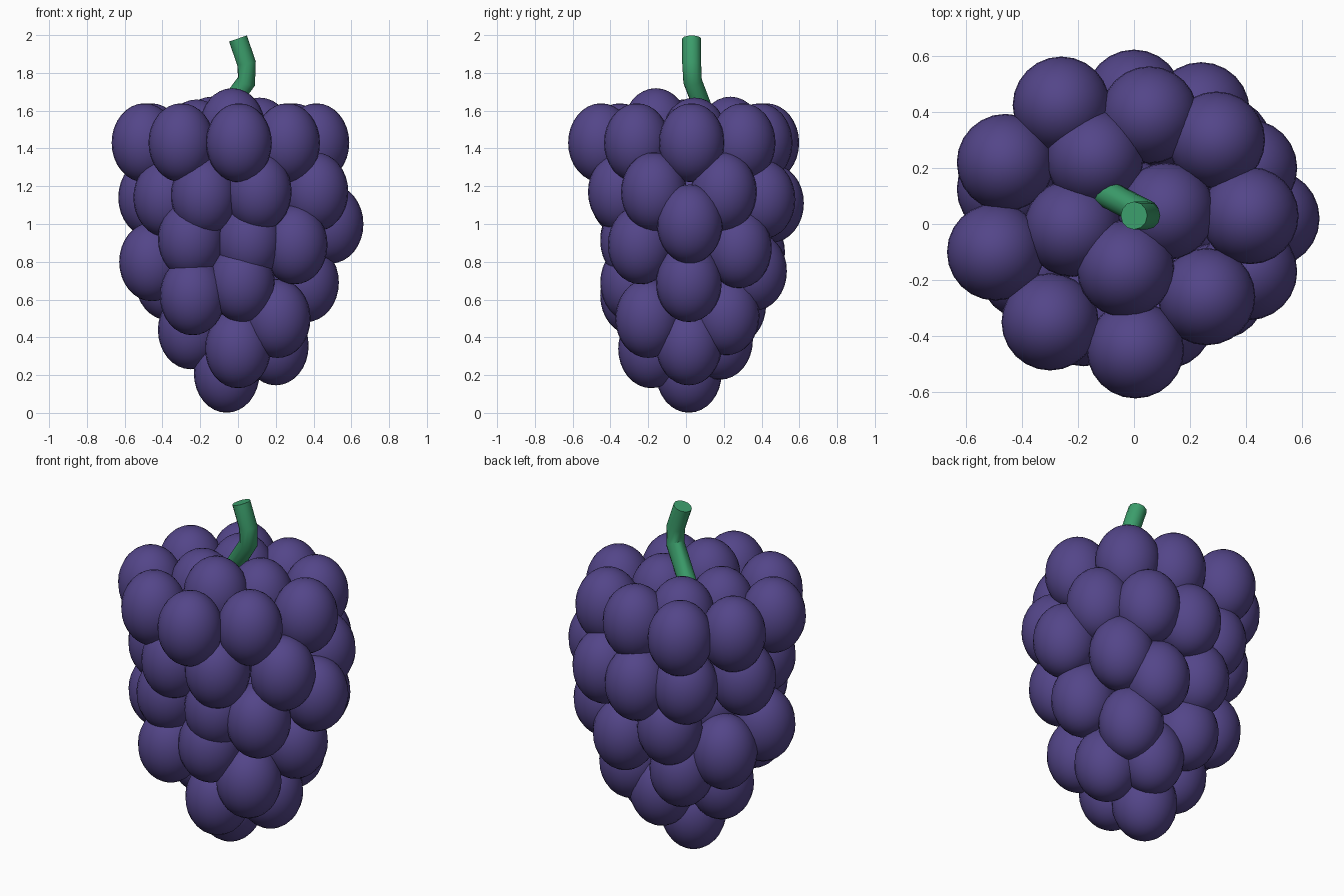
import bpy, bmesh, math
from mathutils import Vector

if "Cube" in bpy.data.objects:
    bpy.data.objects.remove(bpy.data.objects["Cube"])


def material(name, rgb):
    m = bpy.data.materials.new(name)
    m.diffuse_color = (*rgb, 1)
    m.use_nodes = True
    m.node_tree.nodes["Principled BSDF"].inputs["Base Color"].default_value = m.diffuse_color
    return m


purple = material("grape purple", (0.087, 0.060, 0.250))
green = material("stem green", (0.045, 0.345, 0.150))


def add_object(name, bm, mat):
    mesh = bpy.data.meshes.new(name)
    bm.to_mesh(mesh)
    bm.free()
    mesh.materials.append(mat)
    ob = bpy.data.objects.new(name, mesh)
    bpy.context.collection.objects.link(ob)
    return ob


# Grape centres, layer by layer from the crown to the tip
layers = {
    "crown_grape": [(-.03, -.16, 1.51), (-.14, .235, 1.465), (.115, .045, 1.46), (-.22, -.015, 1.45)],
    "top_grape": [(-.26, .425, 1.43), (-.46, .22, 1.43), (-.495, -.10, 1.43),
                  (-.30, -.35, 1.43), (.005, -.45, 1.43), (.26, -.26, 1.43),
                  (.415, .03, 1.43), (.295, .30, 1.43), (.055, .39, 1.43)],
    "upper_grape": [(.41, -.17, 1.17), (.41, .20, 1.17), (.24, .405, 1.13),
                    (0, .45, 1.11), (-.25, .36, 1.12), (-.46, .125, 1.14),
                    (-.38, -.17, 1.14), (-.18, -.335, 1.15), (.11, -.345, 1.17)],
    "middle_grape": [(.49, .02, 1.0), (.30, -.24, .89), (.06, -.28, .91),
                     (-.25, -.28, .92), (-.455, -.06, .80), (-.14, .35, .85),
                     (.14, .36, .75), (.32, .28, .87)],
    "lower_grape": [(.36, .015, .69), (.02, -.28, .69), (-.24, -.28, .62),
                    (-.37, .17, .70), (-.15, .25, .57)],
    "tip_grape": [(.21, -.20, .50), (.20, .215, .515), (-.25, .03, .44),
                  (0, -.185, .34), (.20, .015, .355), (.03, .18, .385), (-.06, .015, .21)],
    "inner_grape": [(-.05, 0, .55), (0, 0, .85), (-.2, .05, .9), (0, .05, 1.15)],
}

# All grapes share one smooth, slightly tall sphere
bm = bmesh.new()
bmesh.ops.create_uvsphere(bm, u_segments=24, v_segments=16, radius=1)
for f in bm.faces:
    f.smooth = True
bmesh.ops.scale(bm, vec=(.174, .174, .209), verts=bm.verts)
base = add_object("grape_shape", bm, purple)
grape_mesh = base.data
bpy.data.objects.remove(base)
for name, centres in layers.items():
    for i, c in enumerate(centres):
        ob = bpy.data.objects.new(f"{name}_{i + 1}", grape_mesh)
        ob.location = c
        bpy.context.collection.objects.link(ob)

# Bent stem: rings swept along a short path
path = [Vector(p) for p in ((-.10, .11, 1.56), (.045, .035, 1.755), (.045, .03, 1.85), (0, .03, 1.982))]
sides, radius = 12, .05
bm = bmesh.new()
rings = []
for i, p in enumerate(path):
    d = (path[min(i + 1, len(path) - 1)] - path[max(i - 1, 0)]).normalized()
    u = Vector((0, 1, 0)).cross(d).normalized()
    v = d.cross(u)
    rings.append([bm.verts.new(p + radius * (u * math.cos(a) + v * math.sin(a)))
                  for a in (2 * math.pi * k / sides for k in range(sides))])
for lo, hi in zip(rings, rings[1:]):
    for k in range(sides):
        n = (k + 1) % sides
        bm.faces.new((lo[k], lo[n], hi[n], hi[k]))
bm.faces.new(rings[-1])
bm.faces.new(rings[0][::-1])
bmesh.ops.recalc_face_normals(bm, faces=bm.faces)
stem = add_object("stem", bm, green)
bpy.context.view_layer.objects.active = stem
stem.select_set(True)
bpy.ops.object.shade_smooth_by_angle(angle=math.radians(35))
